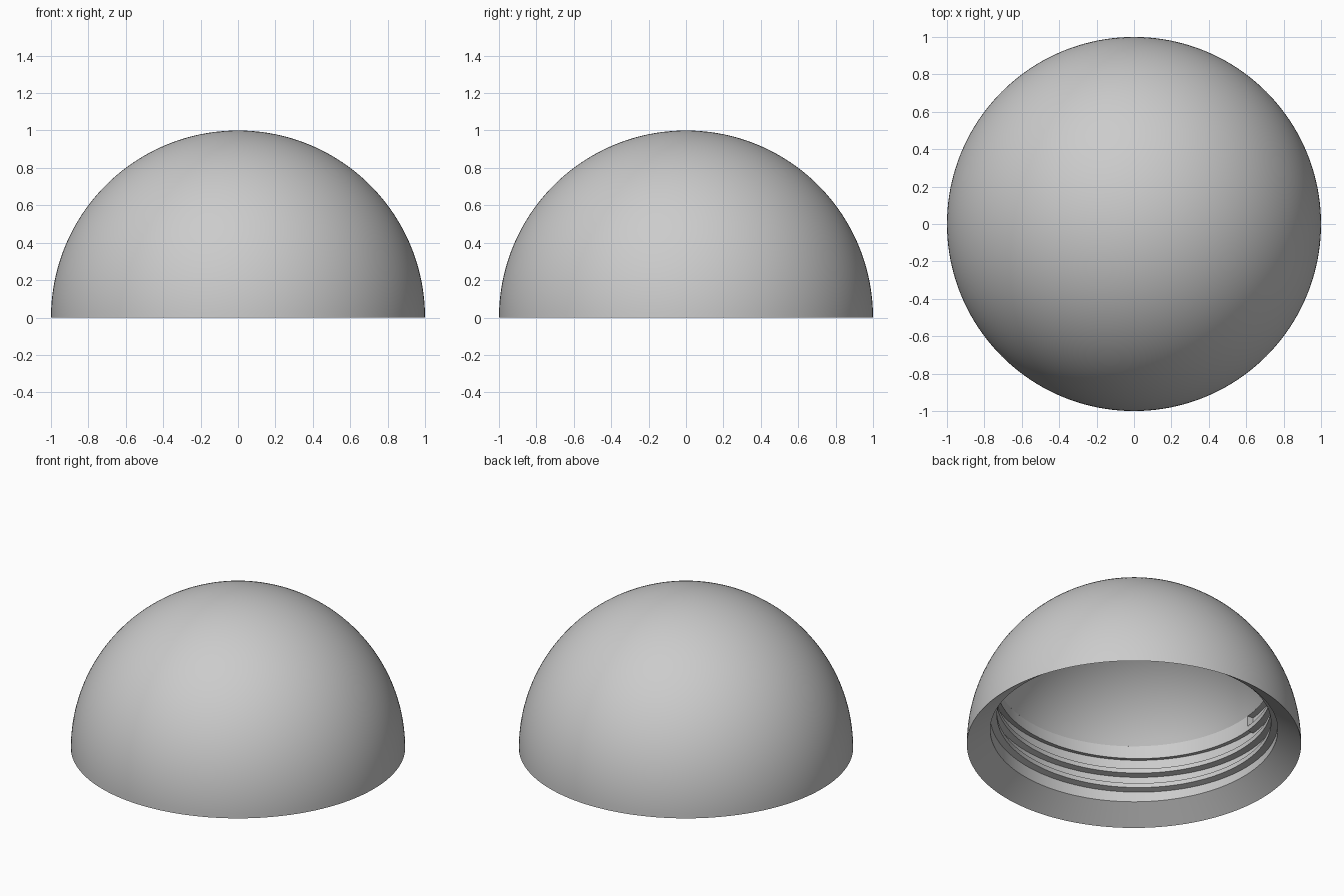
import bpy, bmesh
from math import sin, cos, pi, hypot, atan2, radians

if "Cube" in bpy.data.objects:
    bpy.data.objects.remove(bpy.data.objects["Cube"], do_unlink=True)

SEGS = 160
ROOT, CREST = 0.86, 0.82          # radii of the thread's valley and peak
MOUTH, LEDGE = 0.10, 0.46         # heights where the threaded wall begins and ends
PITCH, START = 0.10, radians(174)

grey = bpy.data.materials.new("plain grey")
grey.use_nodes = True
grey.diffuse_color = (0.6, 0.6, 0.6, 1)
grey.node_tree.nodes["Principled BSDF"].inputs["Base Color"].default_value = (0.6, 0.6, 0.6, 1)


def finish(bm, name, angle):
    bmesh.ops.remove_doubles(bm, verts=bm.verts, dist=1e-5)
    bmesh.ops.recalc_face_normals(bm, faces=bm.faces)
    mesh = bpy.data.meshes.new(name)
    bm.to_mesh(mesh)
    bm.free()
    mesh.materials.append(grey)
    obj = bpy.data.objects.new(name, mesh)
    bpy.context.collection.objects.link(obj)
    bpy.ops.object.select_all(action='DESELECT')
    obj.select_set(True)
    bpy.context.view_layer.objects.active = obj
    bpy.ops.object.shade_smooth_by_angle(angle=radians(angle))


def arc(radius, start, end, steps):
    angles = [start + (end - start) * i / steps for i in range(steps + 1)]
    return [(radius * cos(a), radius * sin(a)) for a in angles]


def sweep(name, section, turns):
    """Sweep a closed (radius, height) section down the helix, capping both ends."""
    bm = bmesh.new()
    steps = int(SEGS * turns)
    rings = []
    for i in range(steps + 1):
        s = turns * i / steps
        a = START - 2 * pi * s
        rings.append([bm.verts.new((r * cos(a), r * sin(a), z))
                      for r, z in section(LEDGE - PITCH * s)])
    for one, two in zip(rings, rings[1:]):
        for j in range(len(one)):
            k = (j + 1) % len(one)
            bm.faces.new((one[j], one[k], two[k], two[j]))
    bm.faces.new(rings[0])
    bm.faces.new(rings[-1])
    finish(bm, name, 35)


# Hollow dome: outer half sphere, sloping rim, threaded wall seat, inner dome
inner_radius = hypot(CREST, LEDGE)
profile = (arc(1, pi / 2, 0, 48) + [(ROOT, MOUTH), (ROOT, LEDGE)]
           + arc(inner_radius, atan2(LEDGE, CREST), pi / 2, 32))
bm = bmesh.new()
verts = [bm.verts.new((max(r, 0), 0, z)) for r, z in profile]
edges = [bm.edges.new(pair) for pair in zip(verts, verts[1:])]
bmesh.ops.spin(bm, geom=verts + edges, cent=(0, 0, 0), axis=(0, 0, 1),
               angle=2 * pi, steps=SEGS, use_merge=True)
finish(bm, "dome_shell", 32)

# Collar above the thread: its lower edge follows the first turn
BACK = ROOT + 0.005
sweep("thread_collar",
      lambda z: [(CREST, z), (CREST, LEDGE + 0.001), (BACK, LEDGE + 0.001), (BACK, z + 0.012)], 1)

# Screw thread ridge winding down to the mouth
sweep("screw_thread",
      lambda z: [(CREST, z - PITCH), (CREST, z - 0.07), (BACK, z - 0.055),
                 (BACK, z - PITCH - 0.012 + 0.024 * (z - 0.2))], 2.35)
